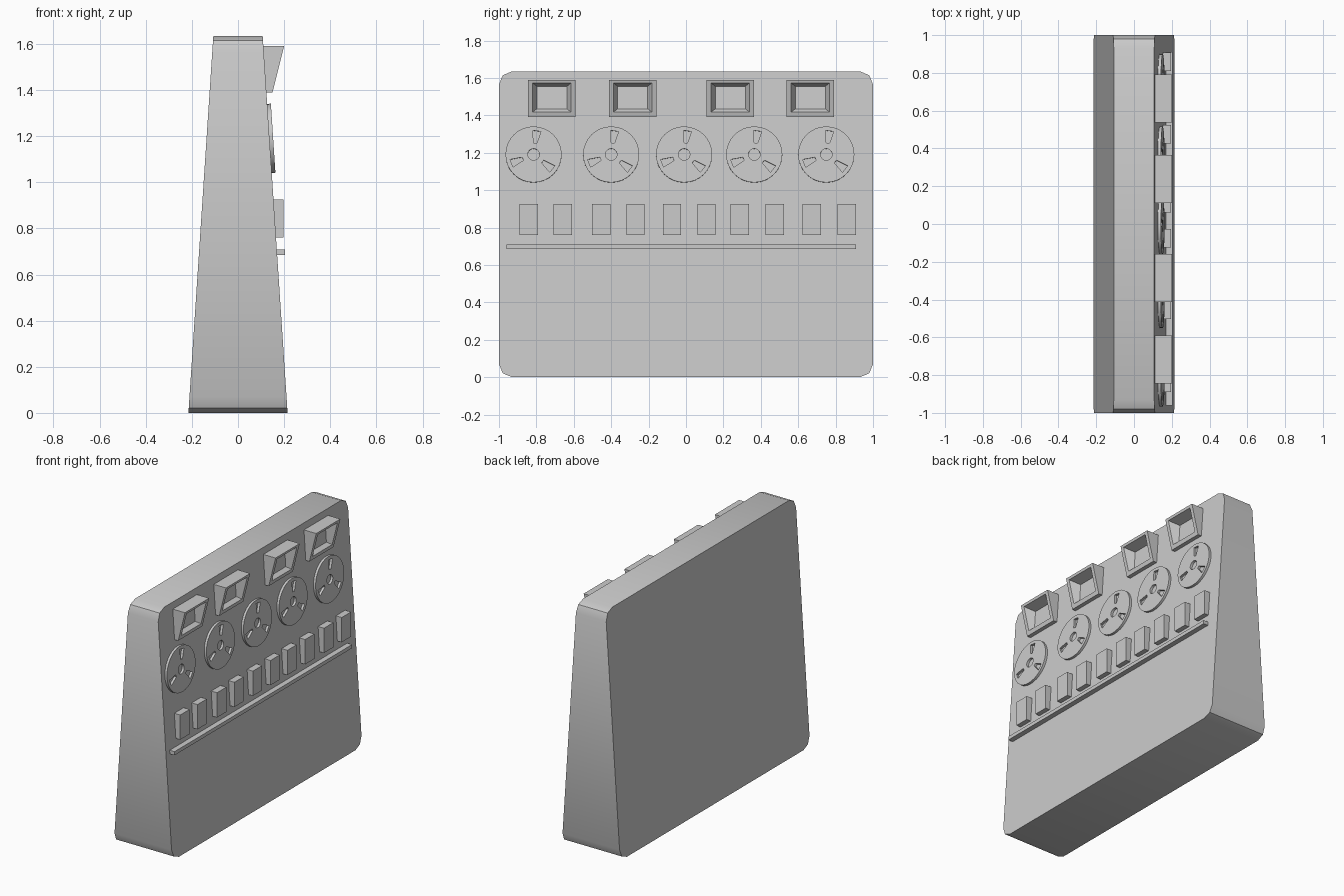
import bpy, bmesh, math
from mathutils import Matrix, Vector

if "Cube" in bpy.data.objects:
    bpy.data.objects.remove(bpy.data.objects["Cube"])

H = 1.635                      # cabinet height
X0, X1 = 0.215, 0.107          # half depth at bottom and top
SLOPE = (X1 - X0) / H


def face_x(z):
    return X0 + SLOPE * z


def make(name, rings, cap_start=True, cap_end=True):
    """Skin a list of equal-length rings of points into a mesh object."""
    bm = bmesh.new()
    vs = [[bm.verts.new(p) for p in r] for r in rings]
    n = len(vs[0])
    for a, b in zip(vs, vs[1:]):
        for i in range(n):
            j = (i + 1) % n
            bm.faces.new((a[i], a[j], b[j], b[i]))
    if cap_start:
        bm.faces.new(vs[0][::-1])
    if cap_end:
        bm.faces.new(vs[-1])
    bmesh.ops.recalc_face_normals(bm, faces=bm.faces)
    me = bpy.data.meshes.new(name)
    bm.to_mesh(me)
    bm.free()
    ob = bpy.data.objects.new(name, me)
    bpy.context.collection.objects.link(ob)
    return ob


def rect(y0, y1, z0, z1, fx):
    return [(fx(z), y, z) for y, z in ((y0, z0), (y1, z0), (y1, z1), (y0, z1))]


def circle(r, x, n=32):
    return [(x, r * math.cos(2 * math.pi * i / n), r * math.sin(2 * math.pi * i / n))
            for i in range(n)]


def smooth(ob):
    bpy.ops.object.select_all(action='DESELECT')
    bpy.context.view_layer.objects.active = ob
    ob.select_set(True)
    bpy.ops.object.shade_smooth_by_angle(angle=math.radians(30))


# Tapered cabinet with rounded corners
R = 0.07
outline = []
for k, (cy, cz) in enumerate(((1 - R, H - R), (R - 1, H - R), (R - 1, R), (1 - R, R))):
    for s in range(3):
        a = math.radians(90 * k + 45 * s)
        outline.append((cy + R * math.cos(a), cz + R * math.sin(a)))
cabinet = make("cabinet", [[(s * face_x(z), y, z) for y, z in outline] for s in (-1, 1)])
smooth(cabinet)

# Hooded screens, face leaning forward, with a tapered recess
hood = lambda z: 0.15 + 0.25 * (z - 1.39)
for i, y in enumerate((-0.717, -0.285, 0.237, 0.665)):
    make(f"screen_{i + 1}", [
        rect(y - 0.127, y + 0.127, 1.39, 1.59, lambda z: face_x(z) - 0.01),
        rect(y - 0.127, y + 0.127, 1.39, 1.59, hood),
        rect(y - 0.103, y + 0.103, 1.417, 1.573, hood),
        rect(y - 0.08, y + 0.08, 1.435, 1.555, lambda z: face_x(z) + 0.01)])

# Tape reel: disc with a hub hole and three wedge slots
reel = make("tape_reel_1", [circle(0.15, -0.003), circle(0.15, 0.016)])
cutters = [make("hub_cutter", [circle(0.031, -0.1, 20), circle(0.031, 0.1, 20)])]
for k in range(3):
    rot = Matrix.Rotation(math.radians(82 + 120 * k), 3, 'X')
    wedge = ((0.062, -0.009), (0.127, -0.022), (0.127, 0.022), (0.062, 0.009))
    cutters.append(make("slot_cutter", [[rot @ Vector((x, r, t)) for r, t in wedge]
                                        for x in (-0.1, 0.1)]))
for c in cutters:
    c.hide_render = True
    m = reel.modifiers.new("cut", 'BOOLEAN')
    m.operation, m.object, m.solver = 'DIFFERENCE', c, 'EXACT'
dg = bpy.context.evaluated_depsgraph_get()
mesh = bpy.data.meshes.new_from_object(reel.evaluated_get(dg))
reel.modifiers.clear()
reel.data = mesh
for c in cutters:
    bpy.data.objects.remove(c)
smooth(reel)

# Row of reels lying on the sloped front
for i, y in enumerate((-0.815, -0.40, -0.01, 0.365, 0.75)):
    ob = reel
    if i:
        ob = bpy.data.objects.new(f"tape_reel_{i + 1}", mesh)
        bpy.context.collection.objects.link(ob)
    ob.location = (face_x(1.19), y, 1.19)
    ob.rotation_euler = (0, math.atan(SLOPE), 0)

# Control blocks
for i, y in enumerate((-0.841, -0.659, -0.453, -0.27, -0.075, 0.11, 0.288, 0.475, 0.673, 0.86)):
    make(f"control_block_{i + 1}", [
        rect(y - 0.049, y + 0.049, 0.76, 0.925, lambda z: face_x(z) - 0.01),
        rect(y - 0.049, y + 0.049, 0.76, 0.925, lambda z: 0.197)])

# Long trim rail
make("trim_rail", [rect(-0.96, 0.91, 0.685, 0.709, lambda z: 0.16),
                   rect(-0.96, 0.91, 0.685, 0.709, lambda z: 0.204)])
